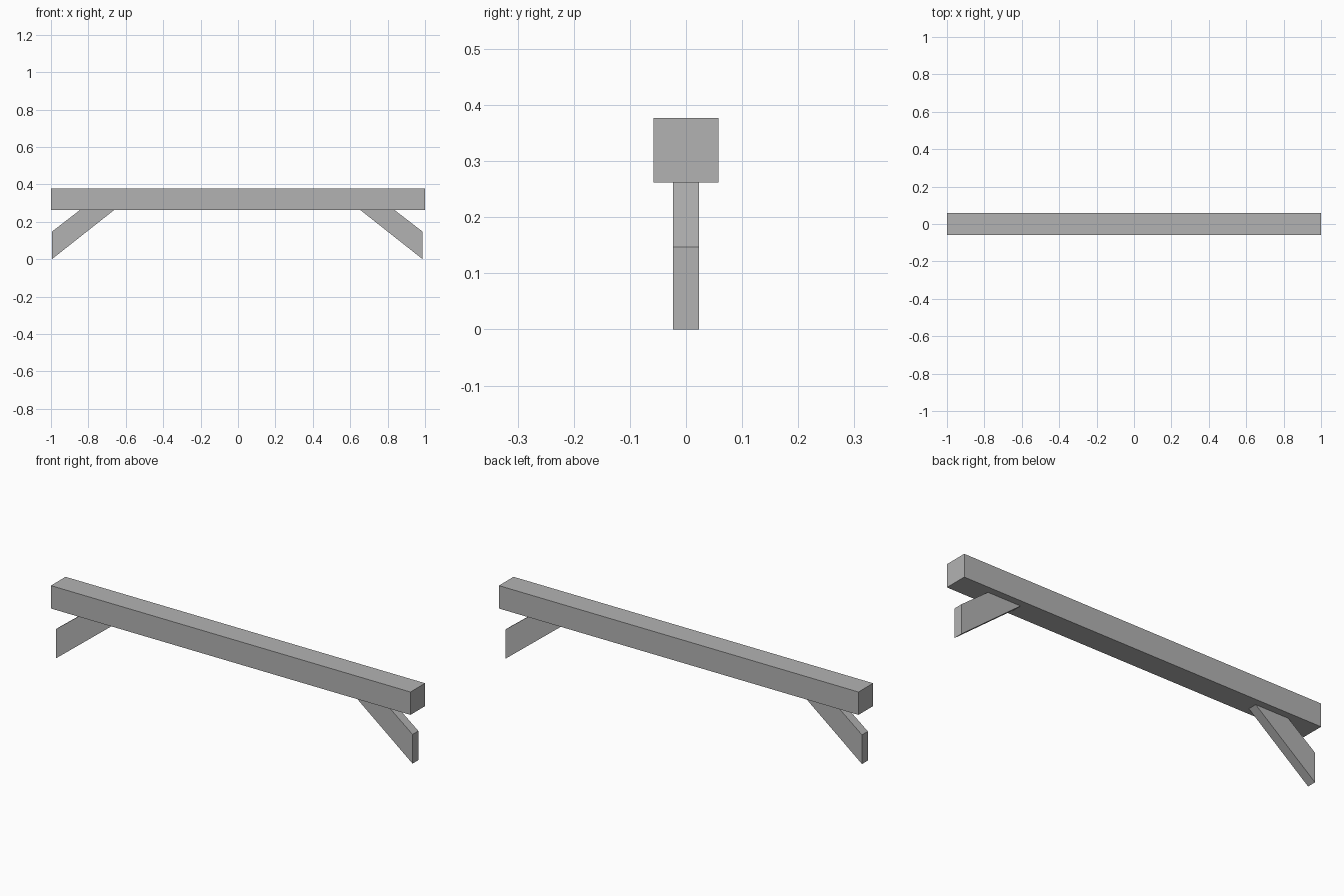
import bpy
import bmesh

cube = bpy.data.objects.get("Cube")
if cube:
    bpy.data.objects.remove(cube, do_unlink=True)

grey = bpy.data.materials.new("plain grey")
grey.use_nodes = True
colour = (0.45, 0.45, 0.45, 1)
grey.diffuse_color = colour
grey.node_tree.nodes["Principled BSDF"].inputs["Base Color"].default_value = colour


def extruded_profile(name, profile, depth):
    """Closed prism from an (x, z) outline, centred on y = 0."""
    bm = bmesh.new()
    face = bm.faces.new([bm.verts.new((x, -depth / 2, z)) for x, z in profile])
    result = bmesh.ops.extrude_face_region(bm, geom=[face])
    moved = [v for v in result["geom"] if isinstance(v, bmesh.types.BMVert)]
    bmesh.ops.translate(bm, verts=moved, vec=(0, depth, 0))
    bmesh.ops.recalc_face_normals(bm, faces=bm.faces)
    mesh = bpy.data.meshes.new(name)
    bm.to_mesh(mesh)
    bm.free()
    mesh.materials.append(grey)
    obj = bpy.data.objects.new(name, mesh)
    bpy.context.collection.objects.link(obj)
    return obj


beam_bottom, beam_top = 0.262, 0.377

# Long square beam
extruded_profile("beam", [(-1, beam_bottom), (1, beam_bottom),
                          (1, beam_top), (-1, beam_top)], 0.116)

# Slanted brace under each end, with an upright outer cut
brace = [(0.991, 0), (0.991, 0.147), (0.842, beam_bottom), (0.659, beam_bottom)]
for name, side in (("left_brace", 1), ("right_brace", -1)):
    obj = extruded_profile(name, [(side * x, z) for x, z in brace], 0.046)
    obj.location.x = -0.004
